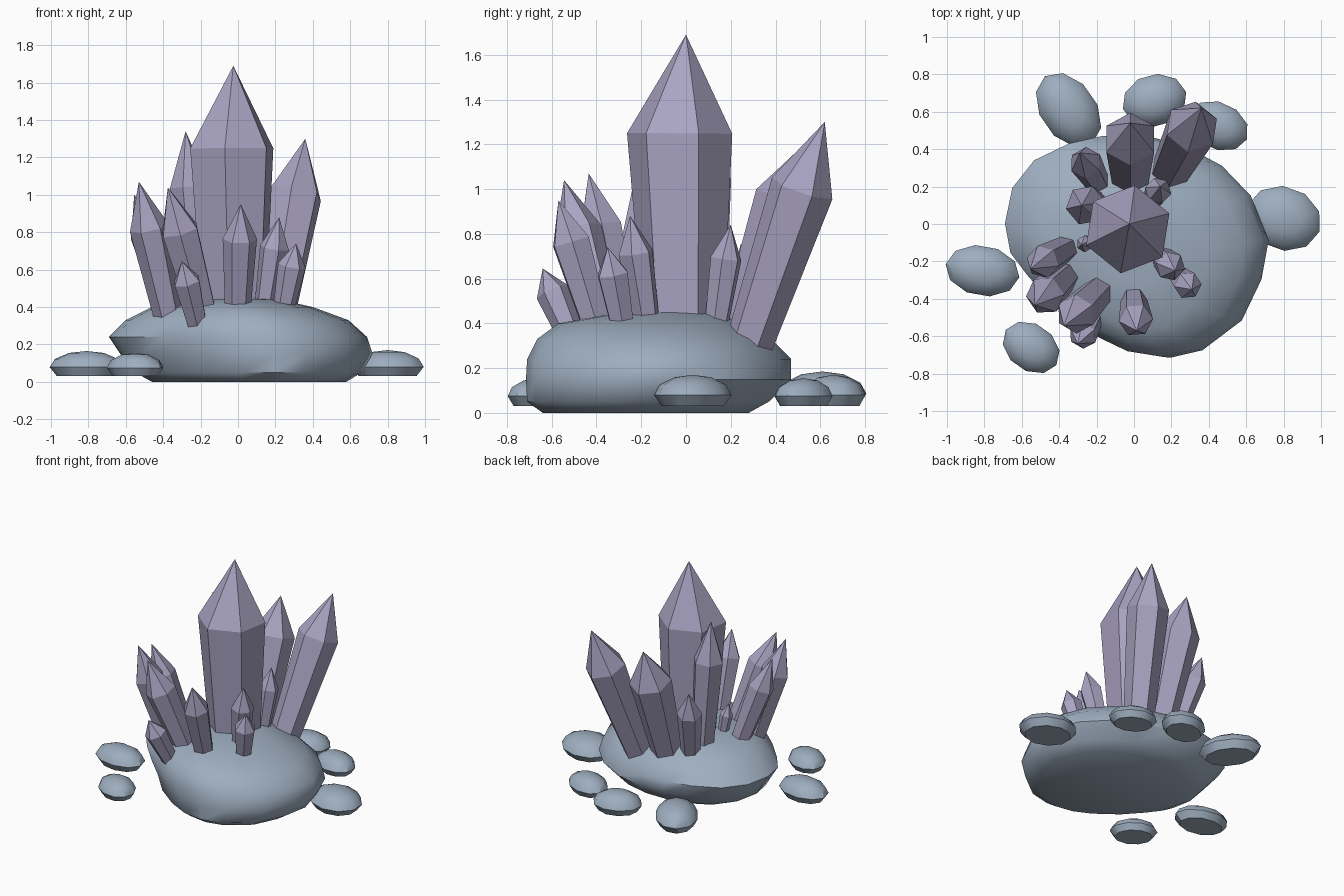
import bpy, bmesh, math
from math import radians, cos, sin, pi
from mathutils import Vector, Matrix

if "Cube" in bpy.data.objects:
    bpy.data.objects.remove(bpy.data.objects["Cube"])


def material(name, color):
    m = bpy.data.materials.new(name)
    m.diffuse_color = color
    m.use_nodes = True
    m.node_tree.nodes["Principled BSDF"].inputs["Base Color"].default_value = m.diffuse_color
    return m


ROCK = material("rock_blue_grey", (0.34, 0.42, 0.52, 1))
CRYSTAL = material("crystal_violet", (0.40, 0.37, 0.54, 1))


def loft(name, rings, mat, tip):
    """Skin a stack of equal-length rings, cap the bottom, close to a tip."""
    bm = bmesh.new()
    loops = [[bm.verts.new(p) for p in ring] for ring in rings]
    n = len(loops[0])
    for a, b in zip(loops, loops[1:]):
        for i in range(n):
            j = (i + 1) % n
            bm.faces.new((a[i], a[j], b[j], b[i]))
    bm.faces.new(loops[0][::-1])
    t = bm.verts.new(tip)
    for i in range(n):
        bm.faces.new((loops[-1][i], loops[-1][(i + 1) % n], t))
    bmesh.ops.recalc_face_normals(bm, faces=bm.faces)
    me = bpy.data.meshes.new(name)
    bm.to_mesh(me)
    bm.free()
    me.materials.append(mat)
    ob = bpy.data.objects.new(name, me)
    bpy.context.collection.objects.link(ob)
    return ob


def smooth(ob, angle):
    bpy.ops.object.select_all(action='DESELECT')
    ob.select_set(True)
    bpy.context.view_layer.objects.active = ob
    bpy.ops.object.shade_smooth_by_angle(angle=radians(angle))


# Base boulder: plan outline, refitted to the extents of each level
outline = [(.72, -.08), (.62, .16), (.46, .32), (.25, .43), (.04, .48), (-.16, .48),
           (-.34, .44), (-.53, .35), (-.65, .20), (-.69, .01), (-.66, -.15), (-.56, -.28),
           (-.40, -.45), (-.19, -.60), (-.02, -.68), (.17, -.71), (.35, -.67), (.57, -.51),
           (.68, -.29)]
levels = [(0, -.46, .58, -.64, .28), (.05, -.55, .66, -.71, .37), (.15, -.63, .72, -.715, .47),
          (.24, -.69, .69, -.71, .47), (.33, -.60, .59, -.665, .38), (.40, -.46, .40, -.57, .26),
          (.44, -.25, .22, -.34, .17)]


def fit(p, x0, x1, y0, y1, z):
    return (x0 + (p[0] + .69) / 1.41 * (x1 - x0), y0 + (p[1] + .71) / 1.19 * (y1 - y0), z)


rings = [[fit(p, x0, x1, y0, y1, z) for p in outline] for z, x0, x1, y0, y1 in levels]
smooth(loft("base_boulder", rings, ROCK, (0, 0, .46)), 50)

# Scattered pebbles: x, y, half length, half width, rotation, top height
pebbles = [(-.35, .61, .22, .15, -55, .185), (.11, .66, .175, .14, 15, .17),
           (.45, .525, .17, .125, -25, .155), (.80, .03, .205, .17, -20, .17),
           (-.81, -.25, .20, .135, -10, .165), (-.55, -.66, .165, .125, -35, .155)]
for k, (x, y, a, b, rot, top) in enumerate(pebbles):
    m = Matrix.Translation((x, y, 0)) @ Matrix.Rotation(radians(rot), 4, 'Z')
    rings = []
    for f, s in ((0, .80), (.36, 1), (.68, .86), (.92, .48)):
        z = .03 + f * (top - .03)
        rings.append([m @ Vector((a * s * cos(t * pi / 5), b * s * sin(t * pi / 5), z))
                      for t in range(10)])
    smooth(loft(f"pebble_{k + 1}", rings, ROCK, m @ Vector((0, 0, top))), 40)


def crystal(name, base, tip, r, rot=0, shoulder=.70, taper=.74, shift=(0, 0, 0)):
    """Six-sided prism widening to a shoulder, then a point."""
    base, tip = Vector(base), Vector(tip)
    base -= (tip - base).normalized() * .05
    axis = tip - base
    q = Vector((0, 0, 1)).rotation_difference(axis.normalized())

    def ring(f, rad, off):
        return [base + axis * f + Vector(off) + q @ Vector((rad * cos(radians(rot + 60 * i)),
                                                            rad * sin(radians(rot + 60 * i)), 0))
                for i in range(6)]
    loft(name, [ring(0, r * taper, (0, 0, 0)), ring(shoulder, r, shift)], CRYSTAL, tip)


# Tall crystals
crystal("main_crystal", (-.02, -.01, .36), (-.025, 0, 1.69), .238, 21, .68, .74, (-.01, -.025, 0))
crystal("back_right_crystal", (.20, .30, .36), (.36, .62, 1.30), .145, 20)
crystal("back_crystal", (-.02, .27, .40), (-.02, .54, 1.21), .148, 30)
crystal("left_tall_crystal", (-.21, .10, .40), (-.28, .10, 1.34), .108, 10)

# Smaller crystals around the main one: base, tip, radius
small = [((-.20, .23, .40), (-.29, .38, .90), .088), ((.11, .14, .42), (.14, .20, .84), .072),
         ((-.37, -.28, .35), (-.53, -.435, 1.07), .105), ((-.19, -.36, .37), (-.375, -.545, 1.04), .108),
         ((-.36, -.13, .37), (-.555, -.24, 1.0), .09), ((0, -.41, .42), (.015, -.57, .95), .092),
         ((-.23, -.52, .36), (-.30, -.64, .645), .077), ((.15, -.18, .42), (.22, -.25, .88), .08),
         ((.25, -.29, .42), (.31, -.35, .74), .075), ((-.24, -.10, .42), (-.28, -.11, .64), .045)]
for k, (b, t, r) in enumerate(small):
    crystal(f"small_crystal_{k + 1}", b, t, r, 30 + 17 * (k % 3), .68)
